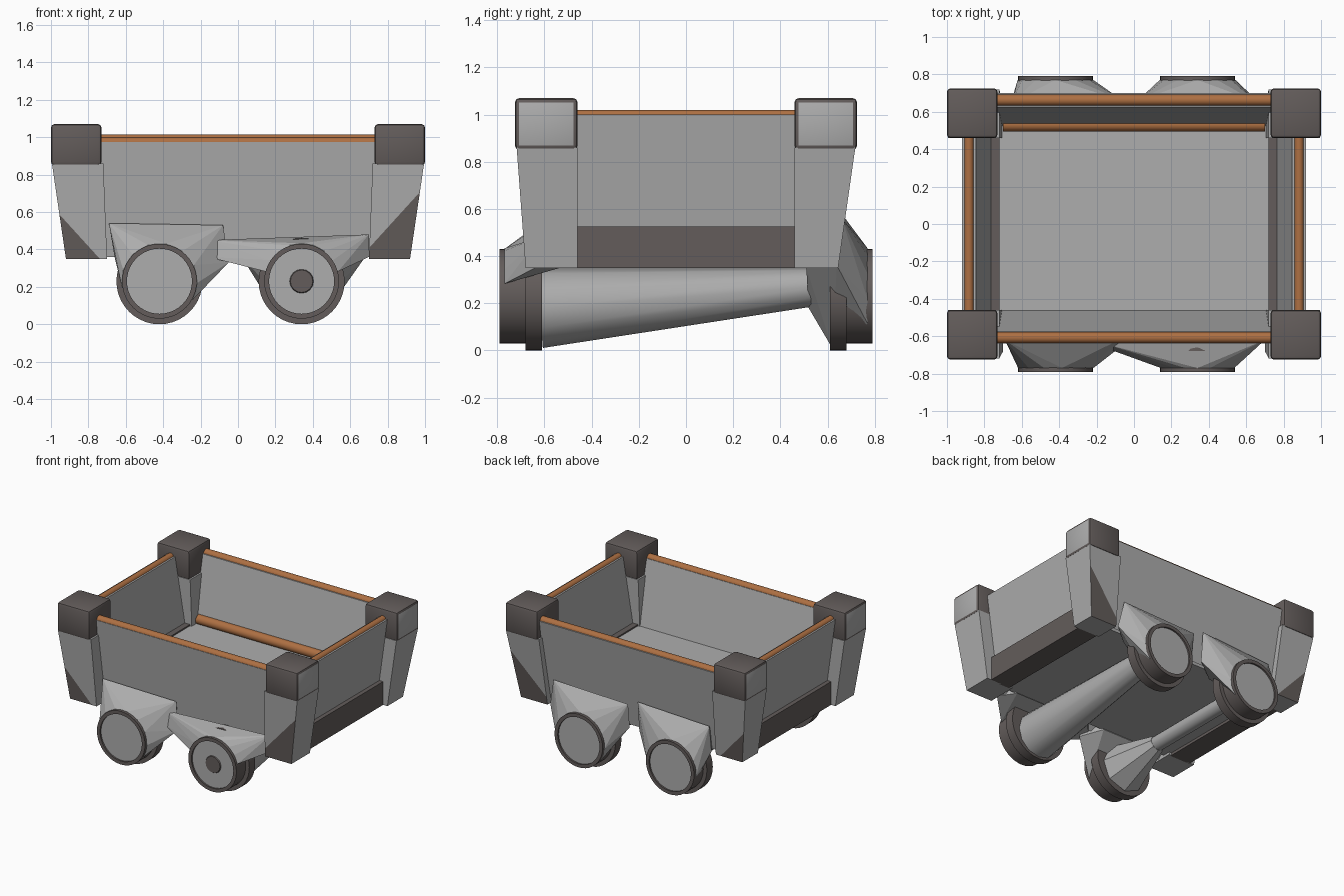
import bpy, bmesh, math
from mathutils import Vector, Matrix

if "Cube" in bpy.data.objects:
    bpy.data.objects.remove(bpy.data.objects["Cube"])


def material(name, rgb):
    m = bpy.data.materials.new(name)
    m.diffuse_color = (*rgb, 1)
    m.use_nodes = True
    m.node_tree.nodes["Principled BSDF"].inputs["Base Color"].default_value = m.diffuse_color
    return m


LIGHT = material("light grey metal", (0.42, 0.42, 0.42))
DARK = material("dark iron", (0.125, 0.108, 0.104))
BROWN = material("copper brown", (0.42, 0.16, 0.055))


def finish(name, bm, mats, smooth=False):
    bmesh.ops.recalc_face_normals(bm, faces=bm.faces)
    me = bpy.data.meshes.new(name)
    bm.to_mesh(me)
    bm.free()
    for m in mats:
        me.materials.append(m)
    ob = bpy.data.objects.new(name, me)
    bpy.context.collection.objects.link(ob)
    if smooth:
        bpy.ops.object.select_all(action='DESELECT')
        bpy.context.view_layer.objects.active = ob
        ob.select_set(True)
        bpy.ops.object.shade_smooth_by_angle(angle=math.radians(35))
    return ob


def hull_bm(pts):
    bm = bmesh.new()
    for p in pts:
        bm.verts.new(p)
    res = bmesh.ops.convex_hull(bm, input=bm.verts[:])
    junk = {g for g in res["geom_interior"] + res["geom_unused"] if isinstance(g, bmesh.types.BMVert)}
    bmesh.ops.delete(bm, geom=list(junk), context='VERTS')
    bmesh.ops.dissolve_limit(bm, angle_limit=0.02, verts=bm.verts[:], edges=bm.edges[:])
    return bm


def hull(name, pts, mat):
    return finish(name, hull_bm(pts), [mat])


def rect(x0, x1, y0, y1, z):
    return [(x, y, z) for x in (x0, x1) for y in (y0, y1)]


def rod_bm(a, b, ra, rb, seg):
    a, b = Vector(a), Vector(b)
    d = b - a
    bm = bmesh.new()
    bmesh.ops.create_cone(bm, cap_ends=True, segments=seg, radius1=ra, radius2=rb, depth=d.length,
                          matrix=Matrix.Translation((a + b) / 2) @ d.to_track_quat('Z', 'Y').to_matrix().to_4x4())
    return bm


def rod(name, a, b, ra, rb, mat, seg=16):
    return finish(name, rod_bm(a, b, ra, rb, seg), [mat], True)


# corner posts, tapering down, with dark caps
for sx in (-1, 1):
    for sy in (-1, 1):
        tag = ("left" if sx < 0 else "right") + ("_front" if sy < 0 else "_back")
        foot = 0.68 if sy < 0 else 0.645
        bm = hull_bm(rect(sx * 0.70, sx * 0.92, sy * 0.46, sy * foot, 0.35)
                     + rect(sx * 0.72, sx * 0.995, sy * 0.46, sy * 0.718, 0.86))
        # dark foot patch on the front and back faces
        cut = 0.54 if sx < 0 else 0.64
        bmesh.ops.bisect_plane(bm, geom=bm.verts[:] + bm.edges[:] + bm.faces[:],
                               plane_co=(sx * 0.83, 0, cut - 0.09), plane_no=(-sx * 1.1, 0, 1))
        for f in bm.faces:
            c = f.calc_center_median()
            if f.normal.y * sy > 0.9 and c.z < 0.60 and abs(c.x) > 0.8:
                f.material_index = 1
        finish("post_" + tag, bm, [LIGHT, DARK])
        # cap: outer end face stays light
        bm = hull_bm(rect(sx * 0.73, sx, sy * 0.46, sy * 0.725, 0.85)
                     + rect(sx * 0.73, sx, sy * 0.46, sy * 0.725, 1.07))
        bmesh.ops.bevel(bm, geom=bm.edges[:], offset=0.018, segments=2, profile=0.5, affect='EDGES')
        bm.normal_update()
        for f in bm.faces:
            if f.normal.x * sx > 0.95:
                f.material_index = 1
        finish("cap_" + tag, bm, [DARK, LIGHT], True)

# leaning walls: (axis, side, outer top, inner top, outer bottom, inner bottom, half length, top height)
walls = [("front", "y", -1, 0.64, 0.575, 0.575, 0.46, 0.74, 0.975),
         ("back", "y", 1, 0.70, 0.625, 0.60, 0.52, 0.74, 0.99),
         ("left", "x", -1, 0.92, 0.845, 0.83, 0.76, 0.50, 1.0),
         ("right", "x", 1, 0.92, 0.845, 0.83, 0.76, 0.50, 1.0)]
for name, axis, s, ot, it, ob_, ib, h, top in walls:
    pts = []
    for d, z in ((ot, top), (it, top), (ob_, 0.36), (ib, 0.50)):
        for t in (-h, h):
            pts.append((t, s * d, z) if axis == "y" else (s * d, t, z))
    hull("wall_" + name, pts, LIGHT)
    # copper rail along the top edge
    m = s * (ot + it) / 2
    z = top - 0.005
    if axis == "y":
        rod("rail_" + name, (-h, m, z), (h, m, z), 0.03, 0.03, BROWN)
    else:
        rod("rail_" + name, (m, -h, z), (m, h, z), 0.025, 0.025, BROWN)

# lower copper rail inside the back wall
rod("inner_rail_back", (-0.70, 0.53, 0.545), (0.70, 0.53, 0.545), 0.035, 0.035, BROWN)

# floor slab and dark end sills
hull("floor", rect(-0.80, 0.80, -0.52, 0.56, 0.37) + rect(-0.80, 0.80, -0.52, 0.56, 0.515), LIGHT)
for s, n in ((-1, "left"), (1, "right")):
    hull("sill_" + n, rect(s * 0.72, s * 0.885, -0.47, 0.47, 0.35)
         + rect(s * 0.72, s * 0.885, -0.47, 0.47, 0.525), DARK)

# flanged wheels with light, recessed discs
WZ = 0.23
for x, n in ((-0.42, "left"), (0.34, "right")):
    for s, e in ((-1, "front"), (1, "back")):
        tag = n + "_" + e
        bm = rod_bm((x, s * 0.67, WZ), (x, s * 0.79, WZ), 0.2, 0.2, 40)
        bm.normal_update()
        face = max(bm.faces, key=lambda f: f.normal.y * s)
        bmesh.ops.inset_individual(bm, faces=[face], thickness=0.026)
        r = bmesh.ops.extrude_discrete_faces(bm, faces=[face])
        face = r["faces"][0]
        face.material_index = 1
        bmesh.ops.translate(bm, verts=face.verts[:], vec=(0, -s * 0.012, 0))
        finish("wheel_" + tag, bm, [DARK, LIGHT], True)
        rod("flange_" + tag, (x, s * 0.61, WZ), (x, s * 0.68, WZ), 0.23, 0.23, DARK, 40)

# exposed hub on the right front wheel
rod("hub_right_front", (0.34, -0.76, WZ), (0.34, -0.785, WZ), 0.075, 0.06, DARK)


# faceted wheel housings flaring from the body down to each wheel
def housing(name, cx, s, wall_pts, ends=(0, 180), y=0.77):
    pts = [(x, s * d, z) for x, d, z in wall_pts]
    for i in range(9):
        a = math.radians(ends[0] + (ends[1] - ends[0]) * i / 8)
        pts.append((cx + 0.203 * math.cos(a), s * y, WZ + 0.203 * math.sin(a)))
    hull(name, pts, LIGHT)


housing("housing_left_front", -0.42, -1,
        [(-0.69, 0.62, 0.54), (-0.08, 0.62, 0.53), (-0.05, 0.64, 0.33), (-0.66, 0.62, 0.36),
         (-0.60, 0.50, 0.36), (-0.15, 0.50, 0.36)], (-30, 190))
housing("housing_right_front", 0.34, -1,
        [(-0.16, 0.64, 0.45), (0.70, 0.62, 0.48), (0.70, 0.62, 0.36), (-0.16, 0.66, 0.36),
         (0.0, 0.50, 0.36), (0.62, 0.50, 0.36)], (15, 165))
housing("housing_left_back", -0.42, 1,
        [(-0.65, 0.65, 0.55), (-0.06, 0.66, 0.58), (-0.06, 0.64, 0.36), (-0.66, 0.64, 0.36),
         (-0.58, 0.50, 0.35), (-0.25, 0.50, 0.35)], (-35, 215))
housing("housing_right_back", 0.34, 1,
        [(0.64, 0.66, 0.56), (0.02, 0.66, 0.54), (0.02, 0.64, 0.36), (0.68, 0.64, 0.36),
         (0.18, 0.51, 0.35), (0.52, 0.51, 0.35), (0.34, 0.52, 0.18), (0.34, 0.62, 0.01)], (-35, 215))

# axles: a fat tapering one on the right, a short cone and thin rod on the left
rod("axle_right", (0.34, -0.62, 0.18), (0.34, 0.56, 0.27), 0.17, 0.08, LIGHT, 12)
rod("axle_cone_left", (-0.42, -0.62, 0.2), (-0.42, -0.25, 0.24), 0.18, 0.06, LIGHT, 8)
rod("axle_left", (-0.42, -0.30, 0.24), (-0.42, 0.65, 0.24), 0.055, 0.055, LIGHT, 12)
